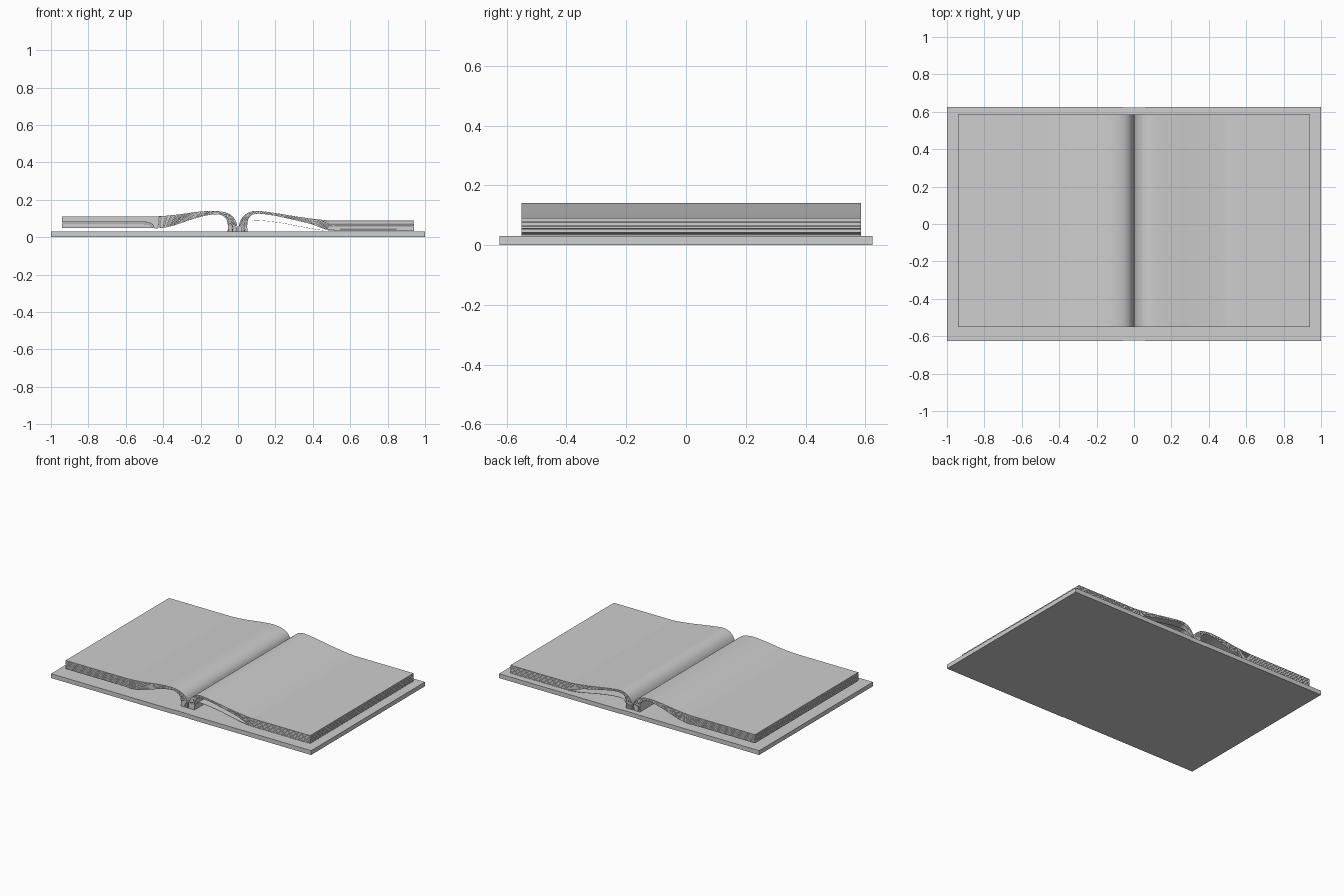
import bpy, bmesh
from mathutils import Vector

if "Cube" in bpy.data.objects:
    bpy.data.objects.remove(bpy.data.objects["Cube"])

Y0, Y1 = -0.55, 0.585      # page extent in depth
SHEETS = 12                # sheets per side

grey = bpy.data.materials.new("soft_grey")
grey.diffuse_color = (0.62, 0.62, 0.62, 1)
grey.use_nodes = True
grey.node_tree.nodes["Principled BSDF"].inputs["Base Color"].default_value = grey.diffuse_color


def finish(name, bm, smooth=False):
    bmesh.ops.recalc_face_normals(bm, faces=bm.faces)
    mesh = bpy.data.meshes.new(name)
    bm.to_mesh(mesh)
    bm.free()
    mesh.materials.append(grey)
    ob = bpy.data.objects.new(name, mesh)
    bpy.context.collection.objects.link(ob)
    if smooth:
        bpy.ops.object.select_all(action='DESELECT')
        ob.select_set(True)
        bpy.context.view_layer.objects.active = ob
        bpy.ops.object.shade_smooth_by_angle(angle=0.6)
    return ob


def board(name, x0, x1, hy, z0, z1):
    bm = bmesh.new()
    bmesh.ops.create_cube(bm, size=1)
    for v in bm.verts:
        v.co = ((x0 + x1) / 2 + v.co.x * (x1 - x0), v.co.y * 2 * hy,
                (z0 + z1) / 2 + v.co.z * (z1 - z0))
    return finish(name, bm)


def spline(points, steps=6):
    """Catmull-Rom curve through 2D points."""
    p = [Vector(q) for q in points]
    p = [p[0] * 2 - p[1]] + p + [p[-1] * 2 - p[-2]]
    out = []
    for i in range(1, len(p) - 2):
        a, b, c, d = p[i - 1:i + 3]
        for k in range(steps):
            t = k / steps
            out.append(0.5 * (2 * b + (c - a) * t + (2 * a - 5 * b + 4 * c - d) * t * t
                              + (3 * b - a - 3 * c + d) * t ** 3))
    return out + [p[-2]]


def add_sheet(bm, low, high):
    """Thin closed sheet between two profiles, extruded along y."""
    rings = []
    for a, b in zip(low, high):
        rings.append([bm.verts.new(co) for co in
                      ((a.x, Y0, a.y), (a.x, Y1, a.y), (b.x, Y1, b.y), (b.x, Y0, b.y))])
    for r, s in zip(rings, rings[1:]):
        for i in range(4):
            j = (i + 1) % 4
            bm.faces.new((r[i], r[j], s[j], s[i]))
    bm.faces.new(rings[0])
    bm.faces.new(rings[-1])


def page_stack(name, low, high):
    low, high = spline(low), spline(high)
    bm = bmesh.new()
    for i in range(SHEETS):
        t0, t1 = i / SHEETS, (i + (1 if i == SHEETS - 1 else 0.85)) / SHEETS
        add_sheet(bm, [a.lerp(b, t0) for a, b in zip(low, high)],
                  [a.lerp(b, t1) for a, b in zip(low, high)])
    return finish(name, bm, True)


# Cover boards and spine strip
board("left_cover", -1, -0.06, 0.625, 0, 0.03)
board("right_cover", 0.06, 1, 0.625, 0, 0.03)
board("spine", -0.06, 0.06, 0.622, 0, 0.03)

# Left pages, lifted slightly off the cover
page_stack("left_pages",
           [(-0.055, 0.03), (-0.055, 0.07), (-0.065, 0.1), (-0.1, 0.121), (-0.16, 0.118),
            (-0.25, 0.094), (-0.36, 0.058), (-0.44, 0.047), (-0.5, 0.05), (-0.94, 0.05)],
           [(-0.003, 0.03), (-0.006, 0.07), (-0.025, 0.107), (-0.065, 0.131), (-0.13, 0.141),
            (-0.22, 0.135), (-0.34, 0.119), (-0.44, 0.111), (-0.52, 0.11), (-0.94, 0.11)])

# Right pages, arching down to the cover
page_stack("right_pages",
           [(0.05, 0.03), (0.05, 0.07), (0.06, 0.105), (0.09, 0.124), (0.15, 0.122),
            (0.25, 0.103), (0.39, 0.07), (0.47, 0.041), (0.53, 0.037), (0.94, 0.037)],
           [(0.003, 0.03), (0.006, 0.07), (0.025, 0.107), (0.055, 0.131), (0.1, 0.141),
            (0.2, 0.129), (0.35, 0.105), (0.47, 0.091), (0.55, 0.09), (0.94, 0.09)])

# Loose last page sagging under the right stack
loose = spline([(0.05, 0.03), (0.054, 0.065), (0.08, 0.088), (0.14, 0.087), (0.24, 0.074),
                (0.35, 0.053), (0.44, 0.038), (0.52, 0.034), (0.94, 0.034)])
bm = bmesh.new()
add_sheet(bm, loose, [p + Vector((0.001, 0.0015)) for p in loose])
finish("loose_page", bm, True)
